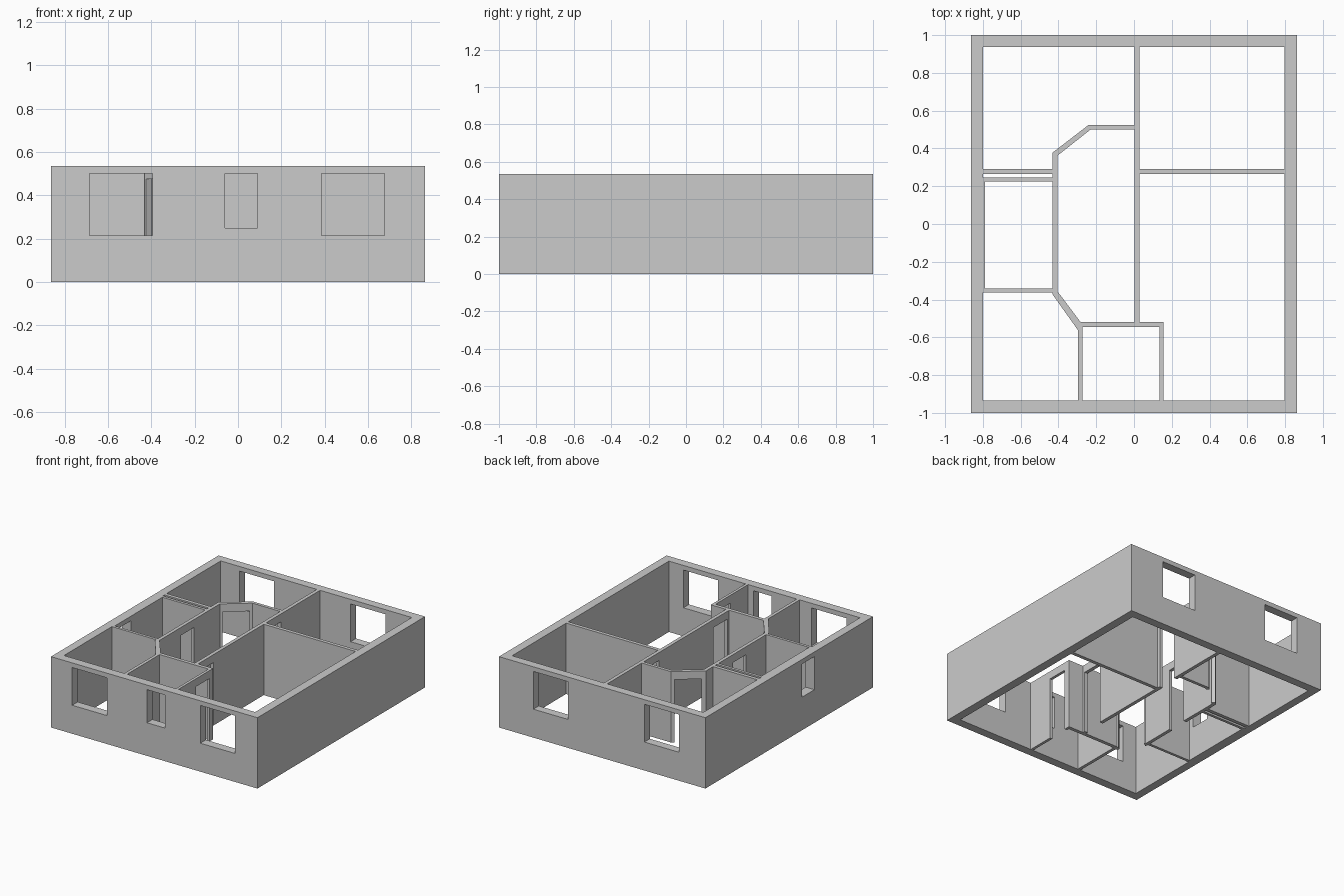
import bpy, bmesh
from math import radians
from mathutils import Matrix, Vector

if "Cube" in bpy.data.objects:
    bpy.data.objects.remove(bpy.data.objects["Cube"])

HEIGHT, DOOR_TOP, WIN_TOP = 0.535, 0.475, 0.50


def add_prism(bm, points, z0, z1):
    """Extrude a plan outline from z0 to z1."""
    face = bm.faces.new([bm.verts.new((x, y, z0)) for x, y in points])
    top = bmesh.ops.extrude_face_region(bm, geom=[face])["geom"]
    verts = [v for v in top if isinstance(v, bmesh.types.BMVert)]
    bmesh.ops.translate(bm, verts=verts, vec=(0, 0, z1 - z0))


def rect(x0, x1, y0, y1):
    return [(x0, y0), (x1, y0), (x1, y1), (x0, y1)]


def turned(cx, cy, length, depth, degrees):
    """Rectangle centred on a slanted wall."""
    rot = Matrix.Rotation(radians(degrees), 2)
    corners = rect(-length / 2, length / 2, -depth / 2, depth / 2)
    return [tuple(rot @ Vector(p) + Vector((cx, cy))) for p in corners]


def make(name, prisms):
    bm = bmesh.new()
    for points, z0, z1 in prisms:
        add_prism(bm, points, z0, z1)
    bmesh.ops.recalc_face_normals(bm, faces=bm.faces)
    mesh = bpy.data.meshes.new(name)
    bm.to_mesh(mesh)
    bm.free()
    obj = bpy.data.objects.new(name, mesh)
    bpy.context.collection.objects.link(obj)
    return obj


# Solid block that the rooms are carved from
walls = make("house_walls", [(rect(-0.8625, 0.8625, -1, 1), 0, HEIGHT)])

# Room outlines, open at top and bottom
rooms = [
    # back left room
    [(-0.80, 0.292), (-0.431, 0.292), (-0.431, 0.378), (-0.241, 0.524),
     (0.003, 0.524), (0.003, 0.936), (-0.80, 0.936)],
    # back right room
    rect(0.03, 0.797, 0.292, 0.936),
    # front right room
    [(0.03, 0.265), (0.03, -0.519), (0.156, -0.519), (0.156, -0.934),
     (0.797, -0.934), (0.797, 0.265)],
    # central hall
    [(-0.405, 0.362), (-0.23, 0.50), (0.003, 0.50), (0.003, -0.519),
     (-0.283, -0.519), (-0.405, -0.357)],
    # side bathroom and service shaft
    rect(-0.79, -0.431, -0.341, 0.225),
    rect(-0.80, -0.431, 0.246, 0.265),
    # front left room
    [(-0.80, -0.362), (-0.431, -0.362), (-0.431, -0.373), (-0.296, -0.563),
     (-0.296, -0.934), (-0.80, -0.934)],
    # front bathroom
    rect(-0.272, 0.135, -0.934, -0.546),
]
room_cutter = make("room_cutter", [(r, -0.1, HEIGHT + 0.1) for r in rooms])

# Windows: large in the rooms, small in the bathrooms
windows = [(rect(x, x + 0.29, y - 0.06, y + 0.06), 0.215, WIN_TOP)
           for x, y in ((-0.685, -0.97), (0.385, -0.97), (-0.643, 0.97), (0.285, 0.97))]
windows += [(rect(-0.06, 0.09, -1.03, -0.91), 0.25, WIN_TOP),
            (rect(-0.90, -0.77, -0.30, -0.15), 0.25, WIN_TOP)]

# Doorways
doorways = [
    rect(-0.45, -0.385, -0.10, 0.055),      # side bathroom
    rect(-0.015, 0.048, -0.50, -0.335),     # front right room
    rect(-0.015, 0.048, 0.315, 0.47),       # back right room
    rect(0.12, 0.17, -0.725, -0.565),       # front bathroom
    turned(-0.325, 0.442, 0.185, 0.045, 37.5),    # back left room
    turned(-0.357, -0.449, 0.185, 0.045, -54.5),  # front left room
]
opening_cutter = make("opening_cutter", windows + [(d, -0.1, DOOR_TOP) for d in doorways])

# Carve rooms, then openings
bpy.context.view_layer.objects.active = walls
for cutter in (room_cutter, opening_cutter):
    cutter.hide_render = True
    mod = walls.modifiers.new(cutter.name, "BOOLEAN")
    mod.operation, mod.solver, mod.object = "DIFFERENCE", "EXACT", cutter
    bpy.ops.object.modifier_apply(modifier=mod.name)
    bpy.data.objects.remove(cutter)
